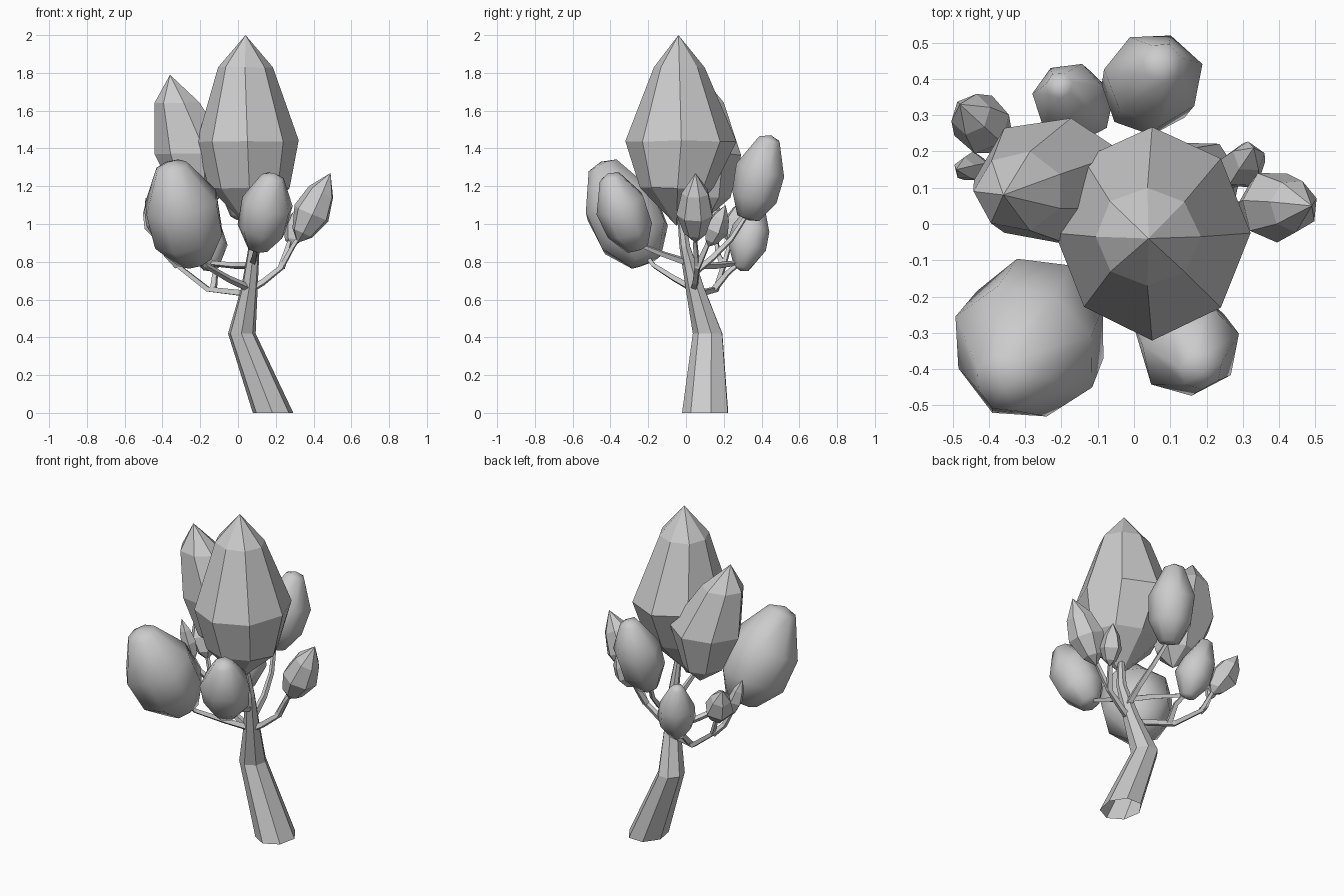
import bpy, math, random
from mathutils import Vector

if "Cube" in bpy.data.objects:
    bpy.data.objects.remove(bpy.data.objects["Cube"])

random.seed(4)
UP = Vector((0, 0, 1))


def loft(name, rings, sides, start=None, end=None, smooth=False, phase=0.0, jitter=0.0):
    """Skin rings (center, rx, ry, axis); start/end are optional closing points."""
    verts, faces = [], []
    for c, rx, ry, ax in rings:
        rot = UP.rotation_difference(Vector(ax).normalized())
        for i in range(sides):
            a = phase + math.tau * i / sides
            k = 1 + random.uniform(-jitter, jitter)
            p = Vector((rx * k * math.cos(a), ry * k * math.sin(a), rx * random.uniform(-jitter, jitter)))
            verts.append(Vector(c) + rot @ p)
    for r in range(len(rings) - 1):
        for i in range(sides):
            j = (i + 1) % sides
            a, b = r * sides, (r + 1) * sides
            faces.append((a + i, a + j, b + j, b + i))
    last = (len(rings) - 1) * sides
    if start is not None:
        verts.append(Vector(start))
        faces += [((i + 1) % sides, i, len(verts) - 1) for i in range(sides)]
    if end is not None:
        verts.append(Vector(end))
        faces += [(last + i, last + (i + 1) % sides, len(verts) - 1) for i in range(sides)]
    me = bpy.data.meshes.new(name)
    me.from_pydata(verts, [], faces)
    me.polygons.foreach_set("use_smooth", [smooth] * len(faces))
    me.update()
    ob = bpy.data.objects.new(name, me)
    bpy.context.collection.objects.link(ob)
    return ob


def level(*rows):
    """Horizontal rings from (x, y, z, rx, ry)."""
    return [((x, y, z), rx, ry, UP) for x, y, z, rx, ry in rows]


def clump(name, base, tip, r, sides, profile, smooth, phase=0.3):
    """Leaf clump along a leaning axis; profile = (height fraction, width fraction)."""
    b, t = Vector(base), Vector(tip)
    rings = [(b.lerp(t, f), r * w, r * w, t - b) for f, w in profile]
    return loft(name, rings, sides, start=b, end=t, smooth=smooth, phase=phase, jitter=0.05)


def branch(name, pts, r0, r1):
    """Four-sided tapering twig through points."""
    pts = [Vector(p) for p in pts]
    n = len(pts) - 1
    rings = []
    for i, p in enumerate(pts):
        r = r0 + (r1 - r0) * i / n
        rings.append((p, r, r, pts[min(i + 1, n)] - pts[max(i - 1, 0)]))
    return loft(name, rings, 4, phase=0.5)


# Trunk, open at the base
loft("trunk", level((0.185, 0.107, 0, 0.11, 0.128), (0.02, 0.118, 0.42, 0.075, 0.082),
                    (0.06, 0.05, 0.66, 0.045, 0.052), (0.085, -0.005, 0.88, 0.03, 0.03),
                    (0.07, -0.03, 1.08, 0.018, 0.018)), 7, phase=0.2)

# Main crown and the crown behind it
loft("main_crown", level((0.06, -0.045, 1.19, 0.215, 0.195), (0.05, -0.025, 1.44, 0.27, 0.293),
                         (0.037, -0.035, 1.83, 0.145, 0.137)), 8,
     start=(0.05, -0.05, 0.99), end=(0.04, -0.04, 2.0), jitter=0.02)
loft("back_crown", level((-0.21, 0.12, 1.14, 0.12, 0.12), (-0.22, 0.12, 1.37, 0.215, 0.18),
                         (-0.315, 0.09, 1.64, 0.125, 0.11)), 7,
     start=(-0.18, 0.12, 1.04), end=(-0.36, 0.08, 1.79), phase=0.45, jitter=0.03)

# Large smooth leaf clumps
blunt = ((0.03, 0.45), (0.27, 0.93), (0.6, 1.0), (0.95, 0.42))
pear = ((0.04, 0.4), (0.35, 1.0), (0.6, 0.9), (0.95, 0.35))
clump("front_left_clump", (-0.22, -0.21, 0.79), (-0.36, -0.45, 1.33), 0.205, 8, blunt, True)
clump("front_right_clump", (0.1, -0.25, 0.86), (0.19, -0.41, 1.27), 0.14, 7, blunt, True)
clump("back_right_clump", (0.02, 0.33, 1.02), (0.08, 0.45, 1.47), 0.135, 7, blunt, True)
clump("back_left_clump", (-0.14, 0.29, 0.75), (-0.21, 0.385, 1.12), 0.11, 7, pear, True)

# Small faceted leaf clumps
pointed = ((0.14, 0.6), (0.42, 1.0), (0.72, 0.72))
clump("right_bud", (0.315, 0.05, 0.9), (0.49, 0.05, 1.27), 0.1, 7, pointed, False)
clump("right_back_bud", (0.28, 0.12, 0.88), (0.33, 0.21, 1.1), 0.065, 5, pointed, False)
clump("left_bud", (-0.37, 0.23, 0.89), (-0.48, 0.33, 1.14), 0.085, 6, pointed, False)
clump("left_small_bud", (-0.41, 0.16, 0.9), (-0.49, 0.15, 1.14), 0.045, 5, pointed, False)

# Branches reaching each clump
twigs = {
    "front_left": ((0.06, 0.03, 0.66), (-0.05, -0.06, 0.71), (-0.17, -0.17, 0.78), (-0.23, -0.23, 0.86)),
    "front_right": ((0.08, 0.0, 0.8), (0.09, -0.12, 0.84), (0.1, -0.27, 0.9)),
    "back_right": ((0.08, 0.03, 0.73), (0.08, 0.14, 0.82), (0.06, 0.24, 0.92), (0.02, 0.33, 1.06)),
    "back_left": ((0.08, 0.03, 0.78), (-0.02, 0.16, 0.78), (-0.13, 0.24, 0.79), (-0.15, 0.3, 0.8)),
    "right": ((0.06, 0.04, 0.65), (0.13, 0.05, 0.69), (0.23, 0.06, 0.77), (0.29, 0.05, 0.88), (0.33, 0.05, 0.94)),
    "right_back": ((0.23, 0.06, 0.77), (0.26, 0.1, 0.86), (0.28, 0.13, 0.93)),
    "left": ((0.06, 0.06, 0.63), (-0.16, 0.16, 0.655), (-0.32, 0.2, 0.78), (-0.38, 0.24, 0.92)),
    "left_small": ((-0.32, 0.2, 0.78), (-0.38, 0.17, 0.84), (-0.42, 0.16, 0.92)),
    "left_rise": ((-0.13, 0.15, 0.655), (-0.12, 0.22, 0.74), (-0.15, 0.29, 0.8)),
}
for key, pts in twigs.items():
    branch(key + "_branch", pts, 0.021, 0.012)
